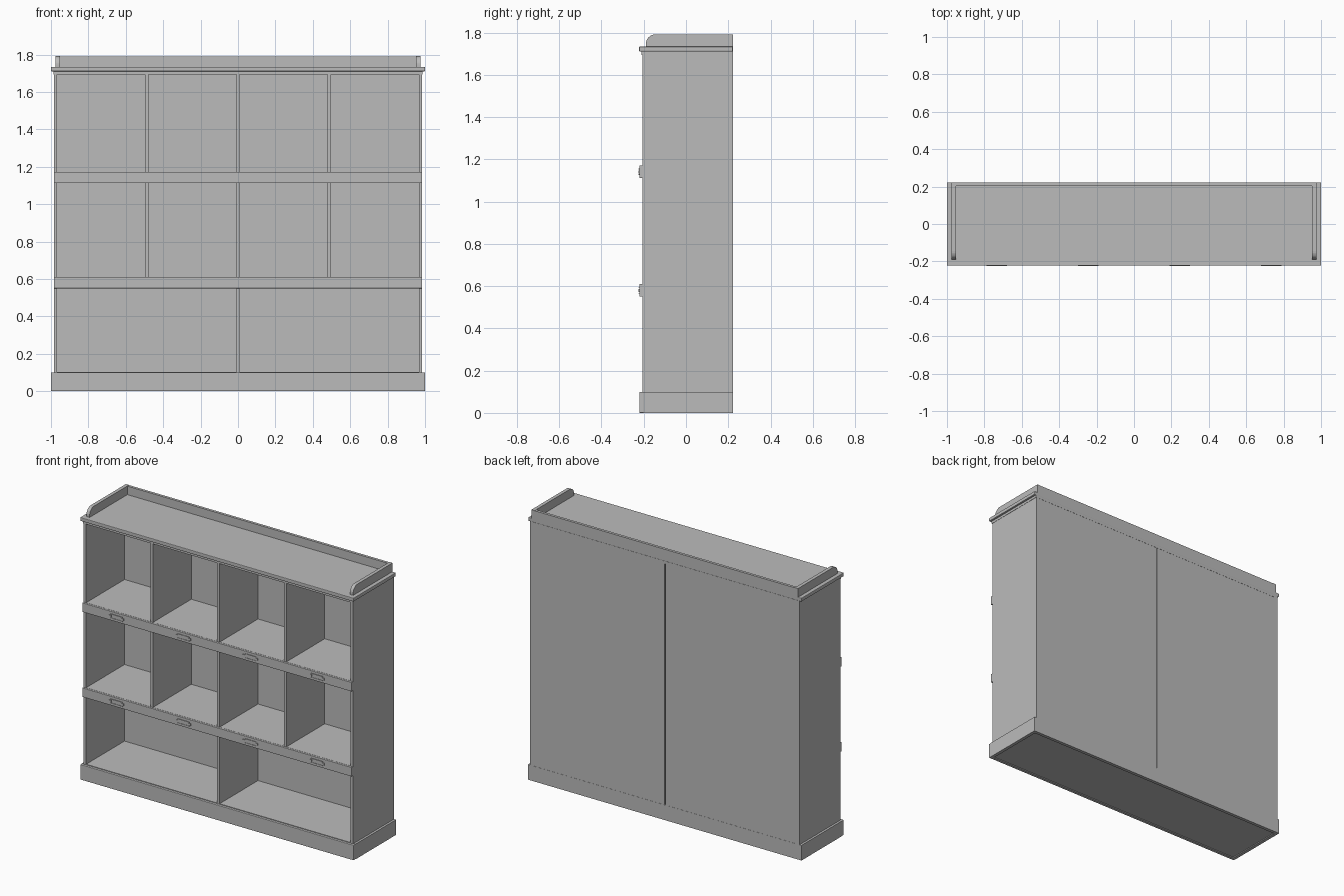
import bpy, bmesh, math

cube = bpy.data.objects.get("Cube")
if cube:
    bpy.data.objects.remove(cube, do_unlink=True)

GREY = (0.5, 0.5, 0.5, 1.0)
paint = bpy.data.materials.new("plain grey")
paint.use_nodes = True
paint.diffuse_color = GREY
paint.node_tree.nodes["Principled BSDF"].inputs["Base Color"].default_value = GREY

BACK = 0.222    # rear plane
FRONT = -0.205  # front edge of the carcass
INNER = 0.196   # inside face of the back panels


def finish(name, bm, bevel=0):
    bmesh.ops.recalc_face_normals(bm, faces=bm.faces)
    mesh = bpy.data.meshes.new(name)
    bm.to_mesh(mesh)
    bm.free()
    mesh.materials.append(paint)
    obj = bpy.data.objects.new(name, mesh)
    bpy.context.collection.objects.link(obj)
    if bevel:
        mod = obj.modifiers.new("soft edges", 'BEVEL')
        mod.width = bevel
        mod.segments = 2
    return obj


def box(name, x, y, z, bevel=0):
    """Box from (min, max) pairs along each axis."""
    bm = bmesh.new()
    bmesh.ops.create_cube(bm, size=1)
    for v in bm.verts:
        for i, (lo, hi) in enumerate((x, y, z)):
            v.co[i] = lo if v.co[i] < 0 else hi
    return finish(name, bm, bevel)


def around(c, width):
    return (c - width / 2, c + width / 2)


def side_range(side, a, b):
    return tuple(sorted((side * a, side * b)))


def gallery_end(name, x, front, bottom, top, radius):
    """Upright end board with a rounded upper front corner."""
    profile = [(BACK, bottom), (front, bottom)]
    for i in range(9):
        a = math.pi - i * math.pi / 16
        profile.append((front + radius + radius * math.cos(a),
                        top - radius + radius * math.sin(a)))
    profile.append((BACK, top))
    bm = bmesh.new()
    face = bm.faces.new([bm.verts.new((x[0], y, z)) for y, z in profile])
    ext = bmesh.ops.extrude_face_region(bm, geom=[face])
    for v in ext["geom"]:
        if isinstance(v, bmesh.types.BMVert):
            v.co.x = x[1]
    finish(name, bm)


# Plinth boards and the recessed underside
box("plinth_front", (-1, 1), (-0.221, -0.2), (0, 0.1), 0.003)
box("plinth_back", (-0.98, 0.98), (0.2, BACK), (0, 0.1))
box("plinth_underside", (-0.985, 0.985), (-0.205, 0.205), (0.006, 0.02))
box("floor_board", (-0.97, 0.97), (FRONT, INNER + 0.01), (0.08, 0.104))

# Paired uprights, plinth returns and gallery ends
for side, label in ((1, "left"), (-1, "right")):
    box("plinth_" + label, side_range(side, 0.978, 1), (-0.2, BACK), (0, 0.1))
    box("side_panel_" + label, side_range(side, 0.967, 0.985),
        (FRONT, BACK), (0.09, 1.7))
    box("back_panel_" + label, side_range(side, 0.003, 0.968),
        (INNER, BACK - 0.001), (0.1, 1.712))
    gallery_end("gallery_end_" + label, side_range(side, 0.952, 0.975),
                -0.19, 1.73, 1.791, 0.045)
box("back_seam_strip", (-0.01, 0.01), (INNER - 0.001, 0.212), (0.1, 1.712))

# Top board, moulding beneath it and gallery back
box("top_moulding", (-0.987, 0.987), (-0.211, BACK), (1.694, 1.712))
box("top_board", (-1, 1), (-0.222, BACK), (1.71, 1.734), 0.004)
box("gallery_back", (-0.955, 0.955), (0.204, BACK), (1.73, 1.79))

# Shelves with front rails and label holders
for row, top in (("lower", 0.61), ("upper", 1.172)):
    box("shelf_" + row, (-0.97, 0.97), (FRONT, INNER + 0.005), (top - 0.022, top))
    box("shelf_rail_" + row, (-0.985, 0.985), (-0.22, FRONT),
        (top - 0.06, top), 0.002)
    mid = top - 0.031
    for n in range(4):
        x = (n - 1.5) * 0.489
        name = f"label_holder_{row}_{n + 1}"
        box(name + "_plate", around(x, 0.085), (-0.2212, -0.219), around(mid, 0.026))
        for s, end in ((-1, "a"), (1, "b")):
            box(name + "_bar_" + end, around(x, 0.085), (-0.224, -0.219),
                around(mid + s * 0.013, 0.004))
            box(name + "_tab_" + end, around(x + s * 0.046, 0.016),
                (-0.224, -0.219), around(mid, 0.014))

# Upright dividers
for row, xs, z in (("bottom", (0,), (0.1, 0.59)),
                   ("middle", (-0.488, 0, 0.488), (0.605, 1.152)),
                   ("top", (-0.488, 0, 0.488), (1.168, 1.7))):
    for n, x in enumerate(xs):
        box(f"divider_{row}_{n + 1}", around(x, 0.018), (FRONT, INNER + 0.005), z)
